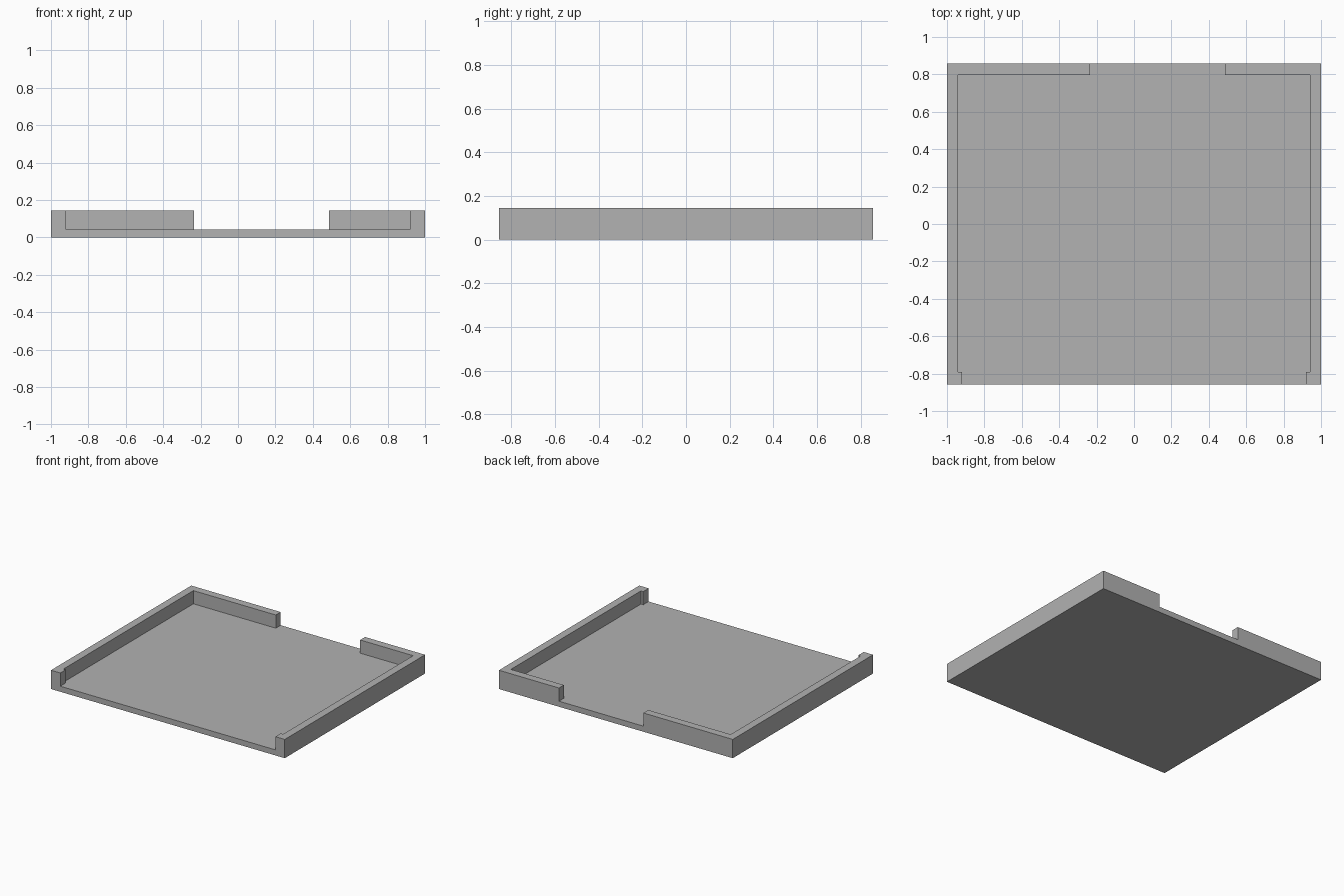
import bpy
import bmesh

if "Cube" in bpy.data.objects:
    bpy.data.objects.remove(bpy.data.objects["Cube"], do_unlink=True)

# Tray dimensions
HALF_X, HALF_Y = 1.0, 0.857
FLOOR_Z, RIM_Z = 0.043, 0.145
INNER_X, INNER_BACK = 0.94, 0.797
LIP_X, LIP_Y = 0.92, -0.791
GAP_RIGHT, GAP_LEFT = -0.235, 0.487

# Single grey material
grey = bpy.data.materials.new("plain grey")
grey.use_nodes = True
colour = (0.445, 0.445, 0.445, 1)
grey.diffuse_color = colour
grey.node_tree.nodes["Principled BSDF"].inputs["Base Color"].default_value = colour

bm = bmesh.new()


def inner_edge(side, gap):
    """Inner outline of one rim, from the front lip to the back gap."""
    points = [(side * LIP_X, -HALF_Y), (side * LIP_X, LIP_Y),
              (side * INNER_X, LIP_Y), (side * INNER_X, INNER_BACK),
              (gap, INNER_BACK), (gap, HALF_Y)]
    return [bm.verts.new((x, y, FLOOR_Z)) for x, y in points]


def rim_face(side, inner):
    """Flat face between the inner outline and the outer corners."""
    back, front = (bm.verts.new((side * HALF_X, y, FLOOR_Z))
                   for y in (HALF_Y, -HALF_Y))
    return bm.faces.new(inner + [back, front])


# Floor and the two rim footprints share their edges
right_edge = inner_edge(-1, GAP_RIGHT)
left_edge = inner_edge(1, GAP_LEFT)
bm.faces.new(left_edge + right_edge[::-1])
rims = [rim_face(-1, right_edge), rim_face(1, left_edge)]
bmesh.ops.recalc_face_normals(bm, faces=bm.faces)

# Slab sides and underside
border = [e for e in bm.edges if e.is_boundary]
sides = bmesh.ops.extrude_edge_only(bm, edges=border)["geom"]
for v in sides:
    if isinstance(v, bmesh.types.BMVert):
        v.co.z = 0
base_edges = [e for e in bm.edges if all(v.co.z == 0 for v in e.verts)]
bmesh.ops.contextual_create(bm, geom=base_edges)

# Raised rims
raised = bmesh.ops.extrude_discrete_faces(bm, faces=rims)["faces"]
for face in raised:
    for v in face.verts:
        v.co.z = RIM_Z

bmesh.ops.remove_doubles(bm, verts=bm.verts, dist=0.0001)
bmesh.ops.recalc_face_normals(bm, faces=bm.faces)

mesh = bpy.data.meshes.new("tray")
bm.to_mesh(mesh)
bm.free()
mesh.materials.append(grey)
tray = bpy.data.objects.new("tray", mesh)
bpy.context.collection.objects.link(tray)
